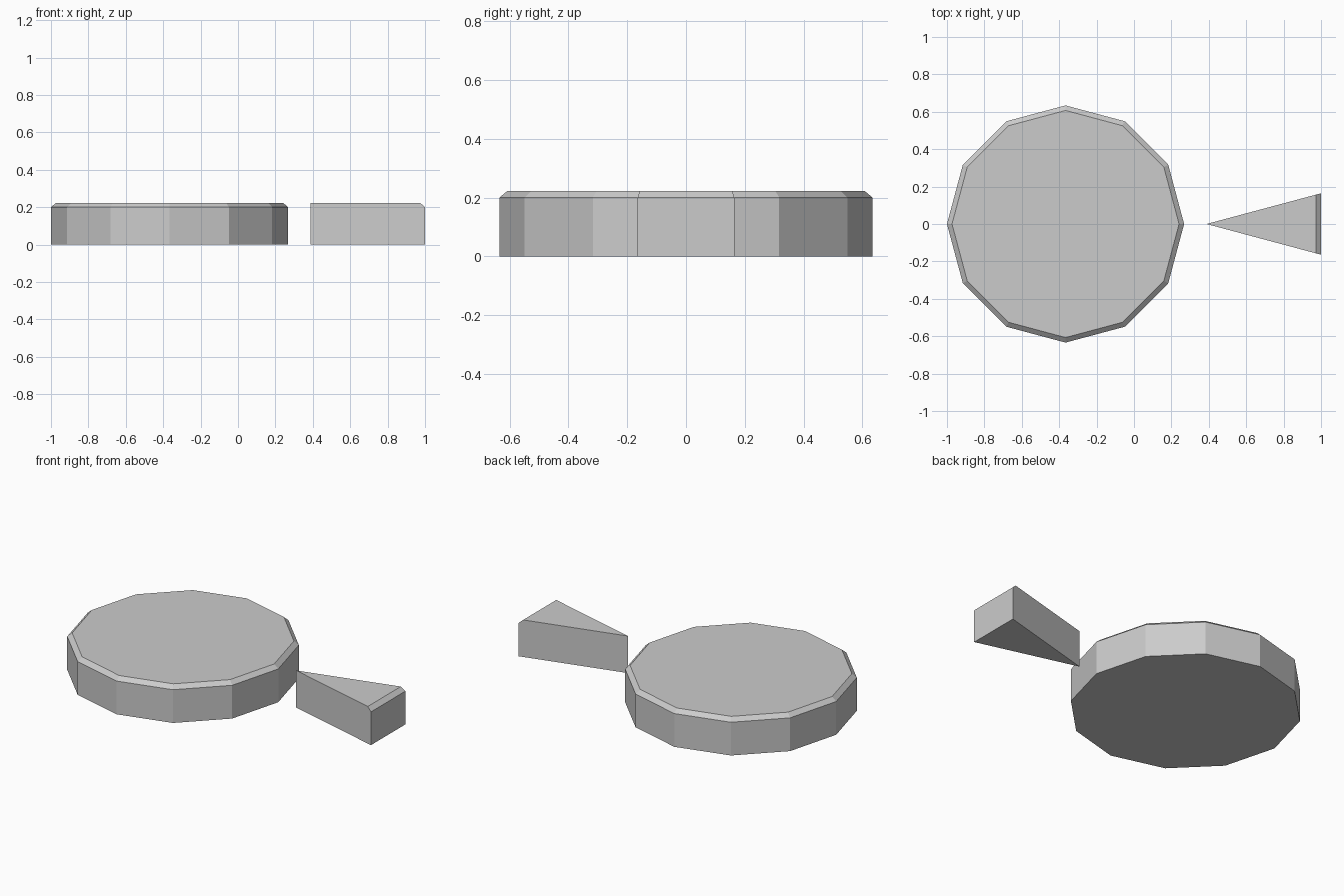
import bpy, bmesh
from math import cos, sin, radians

if "Cube" in bpy.data.objects:
    bpy.data.objects.remove(bpy.data.objects["Cube"])

R_OUT, R_TOP = 0.634, 0.607      # body and chamfered top radii
Z_EDGE, Z_TOP = 0.2, 0.223       # chamfer start and top height


def chamfered_solid(name, centre_x, angles, apex=False):
    """Stack three outlines at the given angles; a slice also gets its apex."""
    bm = bmesh.new()
    rings = []
    for r, z in ((R_OUT, 0), (R_OUT, Z_EDGE), (R_TOP, Z_TOP)):
        pts = [(r * cos(radians(a)), r * sin(radians(a)), z) for a in angles]
        if apex:
            pts.append((0, 0, z))
        rings.append([bm.verts.new(p) for p in pts])
    n = len(rings[0])
    for low, high in zip(rings, rings[1:]):
        for i in range(n):
            j = (i + 1) % n
            bm.faces.new((low[i], low[j], high[j], high[i]))
    bm.faces.new(rings[0][::-1])
    bm.faces.new(rings[-1])
    bmesh.ops.recalc_face_normals(bm, faces=bm.faces)
    mesh = bpy.data.meshes.new(name)
    bm.to_mesh(mesh)
    bm.free()
    obj = bpy.data.objects.new(name, mesh)
    obj.location.x = centre_x
    bpy.context.collection.objects.link(obj)
    return obj


# Whole twelve-sided disc
chamfered_solid("whole_disc", -0.366, range(0, 360, 30))

# Single slice, one twelfth of the disc, pointing at it
chamfered_solid("single_slice", 1 - R_OUT * cos(radians(15)), (-15, 15), apex=True)
